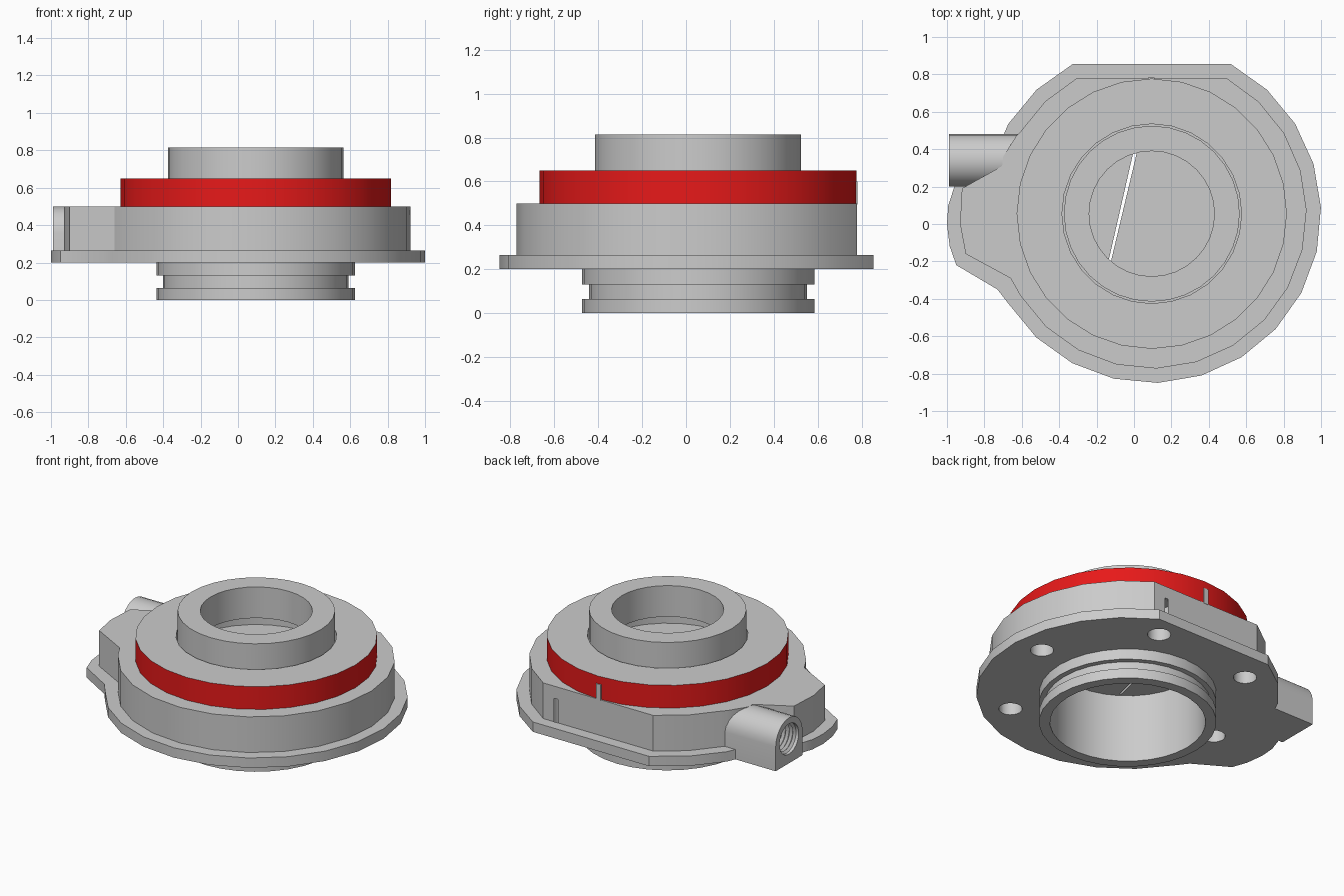
import bpy, bmesh
from math import sin, cos, asin, pi, radians, degrees
from mathutils import Matrix, Vector

if "Cube" in bpy.data.objects:
    bpy.data.objects.remove(bpy.data.objects["Cube"])

CX, CY = 0.095, 0.055


def loft(name, rings, closed=False):
    """Skin equal-length rings; cap the ends, or close back on the first ring."""
    bm = bmesh.new()
    vs = [[bm.verts.new(p) for p in r] for r in rings]
    n = len(rings[0])
    pairs = list(zip(vs, vs[1:])) + ([(vs[-1], vs[0])] if closed else [])
    for a, b in pairs:
        for i in range(n):
            j = (i + 1) % n
            bm.faces.new((a[i], a[j], b[j], b[i]))
    if not closed:
        bm.faces.new(vs[0])
        bm.faces.new(vs[-1])
    bmesh.ops.recalc_face_normals(bm, faces=bm.faces)
    me = bpy.data.meshes.new(name)
    bm.to_mesh(me)
    bm.free()
    ob = bpy.data.objects.new(name, me)
    bpy.context.collection.objects.link(ob)
    return ob


def circle(r, z, n, x=CX, y=CY):
    return [(x + r * cos(2 * pi * i / n), y + r * sin(2 * pi * i / n), z) for i in range(n)]


def lathe(name, profile, n, closed=True, x=CX, y=CY):
    return loft(name, [circle(r, z, n, x, y) for r, z in profile], closed)


def cut(ob, cutters):
    for c in cutters:
        c.hide_render = True
        m = ob.modifiers.new("cut", 'BOOLEAN')
        m.operation, m.solver, m.object = 'DIFFERENCE', 'EXACT', c
        bpy.context.view_layer.objects.active = ob
        bpy.ops.object.modifier_apply(modifier=m.name)


def smooth(ob):
    bpy.ops.object.select_all(action='DESELECT')
    ob.select_set(True)
    bpy.context.view_layer.objects.active = ob
    bpy.ops.object.shade_smooth_by_angle(angle=radians(30))


def outline(r, y_flat, lobe):
    """Round plate with a flat back edge and a side lobe."""
    a = degrees(asin((y_flat - CY) / r))
    left = [180 - a + (148 - 180 + a) * i / 2 for i in range(3)]
    rest = [212 + (360 + a - 212) * i / 14 for i in range(15)]
    arc = lambda angs: [(CX + r * cos(radians(t)), CY + r * sin(radians(t))) for t in angs]
    return arc(left) + lobe + arc(rest)


def at(pts, z):
    return [(x, y, z) for x, y in pts]


# Main housing: wide base flange stepping in to the body
flange = outline(0.905, 0.855, [(-.70, .47), (-.96, .2), (-.993, .1), (-1, 0),
                                (-.985, -.12), (-.95, -.22), (-.73, -.35)])
body = outline(0.828, 0.78, [(-.63, .47), (-.7, .36), (-.705, .31), (-.92, .19),
                             (-.93, 0), (-.9, -.16), (-.66, -.29)])
housing = loft("housing", [at(flange, .2), at(flange, .265), at(body, .265), at(body, .5)])

# Side port: flat-bottomed block with a round top
PY, PZ, PR = 0.34, 0.36, 0.14
sec = [(PY - PR, .2), (PY + PR, .2)] + \
      [(PY + PR * cos(pi * i / 12), PZ + PR * sin(pi * i / 12)) for i in range(13)]
port = loft("side_port", [[(x, y, z) for y, z in sec] for x in (-.99, -.56)])

# Cutters: threaded port hole, bore, bolt holes, slot in the web
thread = [(.1, -.1), (.1, .02)]
for i in range(9):
    thread += [(.085, .032 + i * .026), (.1, .045 + i * .026)]
port_cut = lathe("port_hole_cutter", thread, 24, False, 0, 0)
port_cut.data.transform(Matrix.Translation((-.99, PY, PZ)) @ Matrix.Rotation(pi / 2, 4, 'Y'))
bore_cut = lathe("bore_cutter", [(.465, .1), (.465, .45)], 32, False)
bolt_cuts = [lathe("bolt_hole_cutter", [(.07, .1), (.07, .42)], 20, False,
                   CX + .725 * cos(radians(5 + 60 * k)), CY + .725 * sin(radians(5 + 60 * k)))
             for k in range(6)]
d, s = Vector((.227, .974, 0)) * .42, Vector((.974, -.227, 0)) * .01
mid = Vector((-.062, .092, 0))
slot = [mid + d + s, mid + d - s, mid - d - s * .6, mid - d + s * .6]
slot_cut = loft("slot_cutter", [[p + Vector((0, 0, z)) for p in slot] for z in (.4, .55)])

cut(housing, [bore_cut, port_cut, slot_cut] + bolt_cuts)
cut(port, [port_cut])
for c in [bore_cut, port_cut, slot_cut] + bolt_cuts:
    bpy.data.objects.remove(c)

# Grooved spigot below the flange
spigot = lathe("grooved_spigot", [(.465, 0), (.53, 0), (.53, .065), (.497, .065), (.497, .13),
                                  (.53, .13), (.53, .2), (.465, .2)], 32)

# Cover ring with a red rim
cover = lathe("cover_ring", [(.48, .5), (.7225, .5), (.7225, .65), (.48, .65)], 28)
red = bpy.data.materials.new("red")
red.diffuse_color = (.8, .01, .01, 1)
red.use_nodes = True
red.node_tree.nodes["Principled BSDF"].inputs["Base Color"].default_value = red.diffuse_color
cover.data.materials.append(None)
cover.data.materials.append(red)
for p in cover.data.polygons:
    c = p.center - Vector((CX, CY, 0))
    if abs(p.normal.z) < .5 and c.xy.length > .6:
        p.material_index = 1

# Top collar
collar = lathe("top_collar", [(.335, .61), (.47, .61), (.47, .815), (.335, .815)], 32)

# Small locating tab at the back of the rim
tab_pts = [(.075, .72), (.11, .72), (.11, .782), (.075, .782)]
tab = loft("locating_tab", [at(tab_pts, .495), at(tab_pts, .6)])

for ob in (housing, port, spigot, cover, collar):
    smooth(ob)
